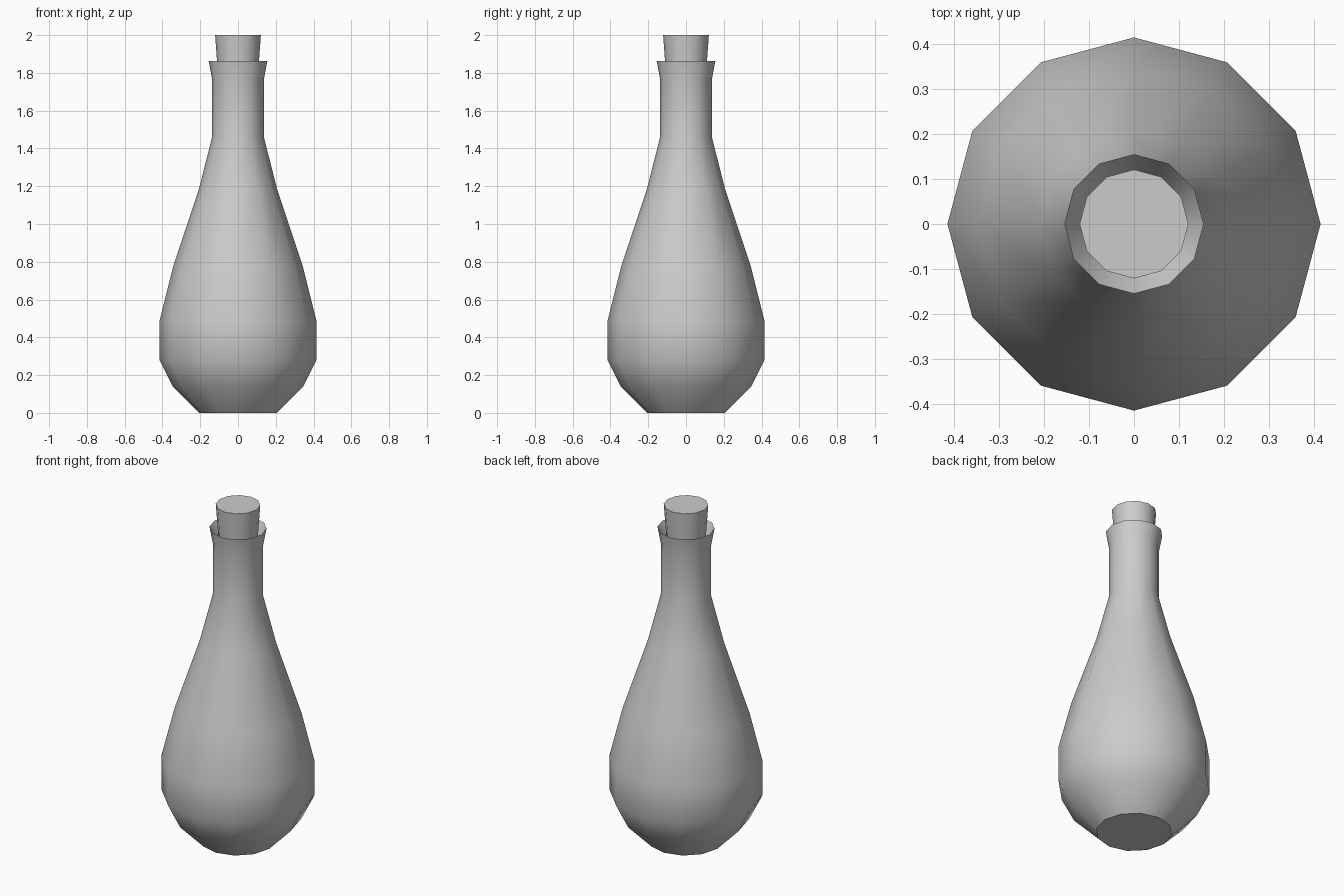
import bpy, bmesh, math

if "Cube" in bpy.data.objects:
    bpy.data.objects.remove(bpy.data.objects["Cube"])

SIDES = 12


def lathe(name, profile):
    """Revolve (radius, z) points around z, capping both ends."""
    bm = bmesh.new()
    rings = []
    for r, z in profile:
        rings.append([bm.verts.new((r * math.cos(2 * math.pi * i / SIDES),
                                    r * math.sin(2 * math.pi * i / SIDES), z))
                      for i in range(SIDES)])
    for a, b in zip(rings, rings[1:]):
        for i in range(SIDES):
            j = (i + 1) % SIDES
            bm.faces.new((a[i], a[j], b[j], b[i]))
    bm.faces.new(rings[0][::-1])
    bm.faces.new(rings[-1])
    bmesh.ops.recalc_face_normals(bm, faces=bm.faces)
    mesh = bpy.data.meshes.new(name)
    bm.to_mesh(mesh)
    bm.free()
    obj = bpy.data.objects.new(name, mesh)
    bpy.context.collection.objects.link(obj)
    bpy.ops.object.select_all(action='DESELECT')
    obj.select_set(True)
    bpy.context.view_layer.objects.active = obj
    bpy.ops.object.shade_smooth_by_angle(angle=math.radians(40))
    return obj


# Bottle body, neck, flared lip and the funnel inside the lip
lathe("bottle", [(0.207, 0), (0.345, 0.14), (0.415, 0.28), (0.415, 0.49),
                 (0.345, 0.77), (0.207, 1.185), (0.137, 1.46), (0.137, 1.765),
                 (0.155, 1.862), (0.104, 1.765)])

# Tapered stopper, sunk into the neck
lathe("stopper", [(0.103, 1.75), (0.121, 2.0)])
